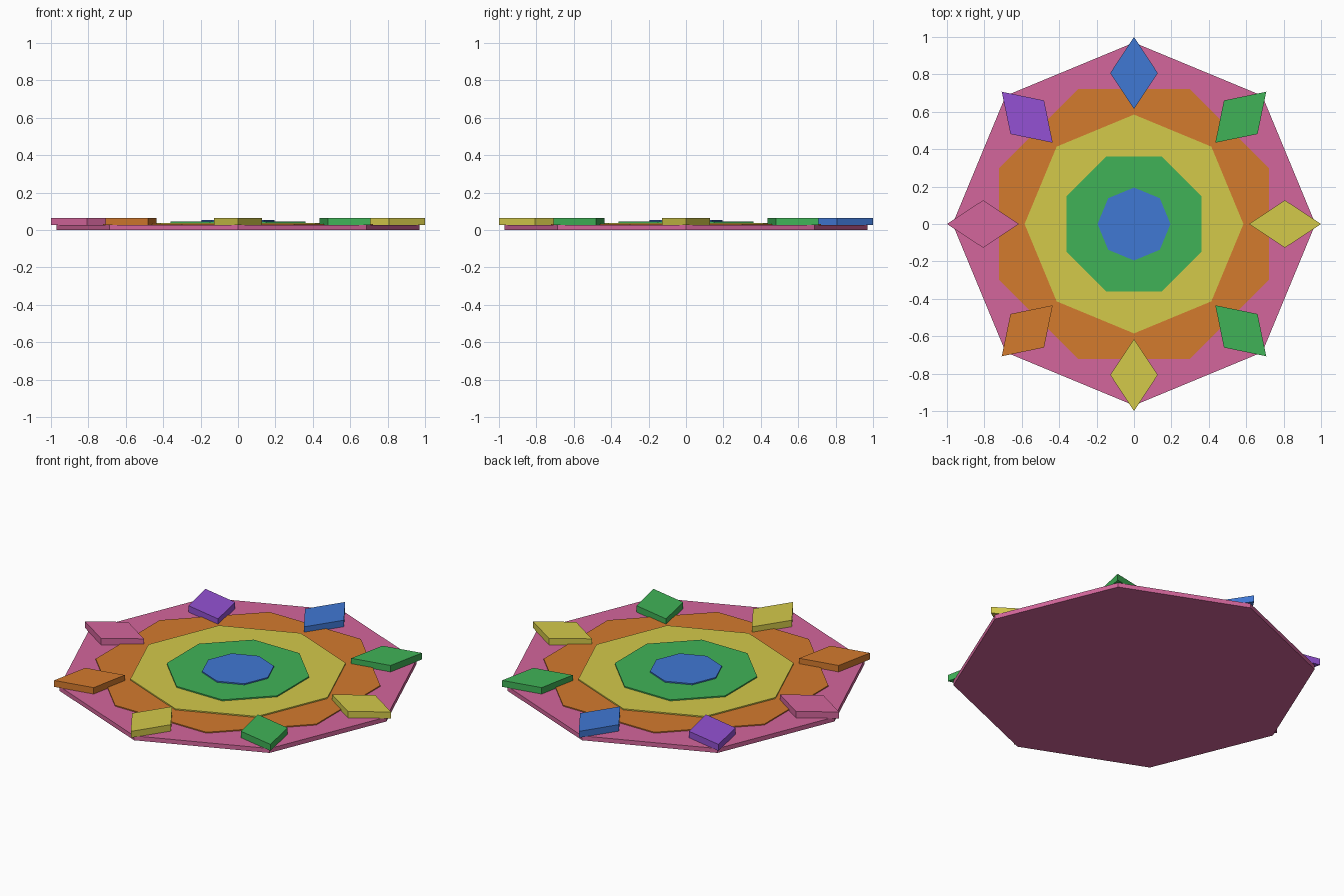
import bpy
import bmesh
from math import cos, sin, pi, radians

cube = bpy.data.objects.get("Cube")
if cube:
    bpy.data.objects.remove(cube, do_unlink=True)


def linear(c):
    return c / 12.92 if c <= 0.04045 else ((c + 0.055) / 1.055) ** 2.4


def material(name, *srgb):
    mat = bpy.data.materials.new(name)
    mat.use_nodes = True
    colour = [linear(c) for c in srgb] + [1]
    mat.diffuse_color = colour
    mat.node_tree.nodes["Principled BSDF"].inputs["Base Color"].default_value = colour
    return mat


pink = material("pink", 0.83, 0.40, 0.61)
orange = material("orange", 0.83, 0.48, 0.18)
yellow = material("yellow", 0.83, 0.79, 0.29)
green = material("green", 0.25, 0.70, 0.34)
blue = material("blue", 0.25, 0.47, 0.83)
purple = material("purple", 0.58, 0.32, 0.83)


def prism(name, outline, bottom, top, mat):
    """Extrude a flat outline from bottom to top."""
    bm = bmesh.new()
    face = bm.faces.new([bm.verts.new((x, y, bottom)) for x, y in outline])
    side = bmesh.ops.extrude_face_region(bm, geom=[face], use_keep_orig=True)
    for v in side["geom"]:
        if isinstance(v, bmesh.types.BMVert):
            v.co.z = top
    bmesh.ops.recalc_face_normals(bm, faces=bm.faces)
    mesh = bpy.data.meshes.new(name)
    bm.to_mesh(mesh)
    bm.free()
    mesh.materials.append(mat)
    obj = bpy.data.objects.new(name, mesh)
    bpy.context.collection.objects.link(obj)
    return obj


# Stacked octagons, every other one turned by half a side
layers = [
    ("base_plate", 0.97, 0.026, pink),
    ("outer_ring", 0.78, 0.032, orange),
    ("middle_ring", 0.585, 0.039, yellow),
    ("inner_ring", 0.39, 0.046, green),
    ("centre_plate", 0.195, 0.053, blue),
]
bottom = 0
for i, (name, radius, top, mat) in enumerate(layers):
    turn = (i % 2) * pi / 8
    outline = [(radius * cos(turn + k * pi / 4), radius * sin(turn + k * pi / 4))
               for k in range(8)]
    prism(name, outline, bottom, top, mat)
    bottom = top

# Diamond tiles around the rim, counter-clockwise from the left
diamond = [(0.615, 0), (0.807, -0.127), (1.0, 0), (0.807, 0.127)]
tiles = [yellow, green, blue, purple, pink, orange, yellow, green]
for k, mat in enumerate(tiles):
    a = radians(45 * k)
    outline = [(x * cos(a) - y * sin(a), x * sin(a) + y * cos(a)) for x, y in diamond]
    prism(f"diamond_tile_{k + 1}", outline, 0.026, 0.064, mat)
